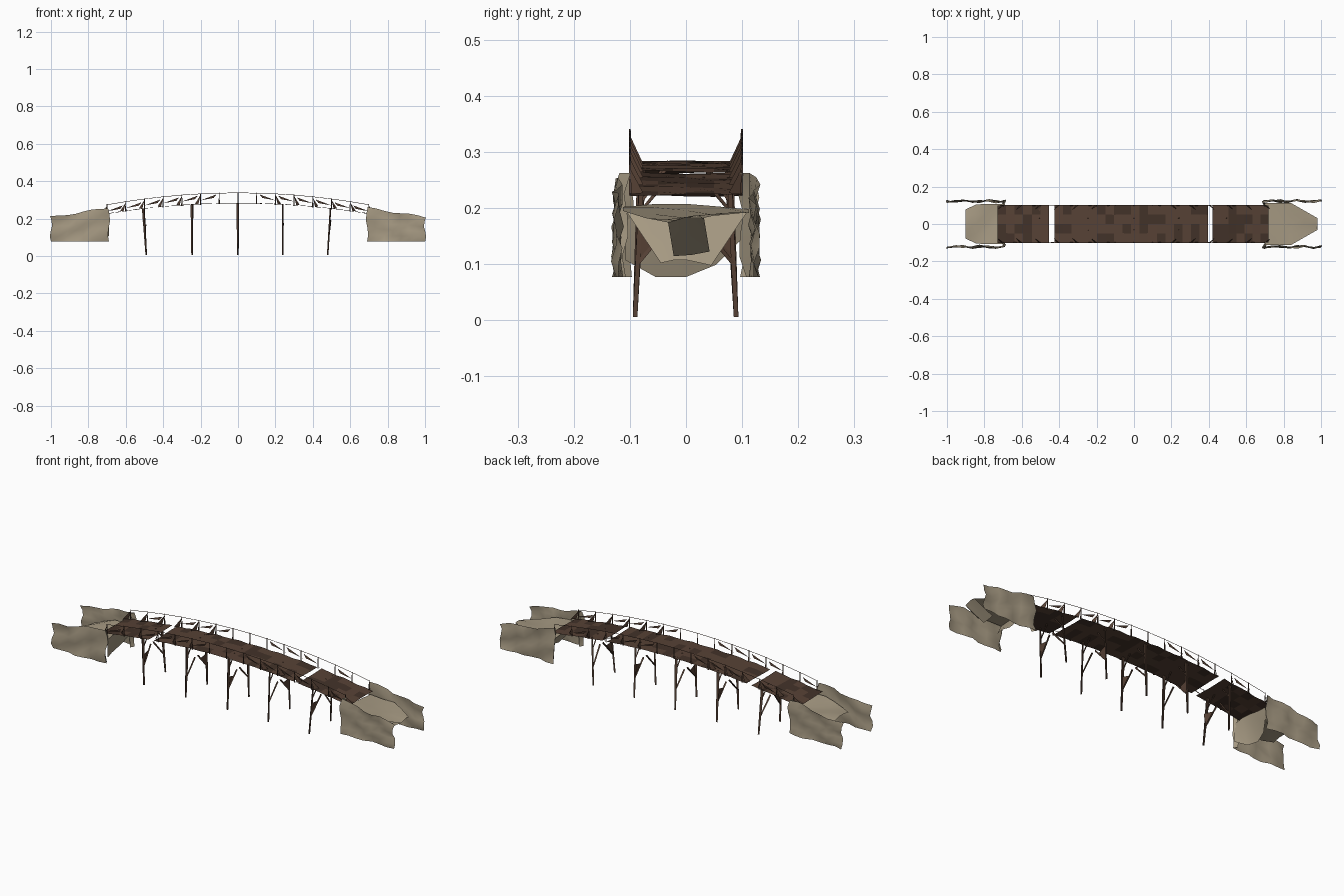
import bpy, bmesh, math, random
from mathutils import Vector

random.seed(4)
if "Cube" in bpy.data.objects:
    bpy.data.objects.remove(bpy.data.objects["Cube"])


def material(name, rgb):
    m = bpy.data.materials.new(name)
    m.use_nodes = True
    m.diffuse_color = (*rgb, 1)
    m.node_tree.nodes["Principled BSDF"].inputs["Base Color"].default_value = (*rgb, 1)
    return m


STONE = material("pale stone", (0.38, 0.32, 0.225))
WOOD = material("brown wood", (0.095, 0.054, 0.036))
DARK = material("dark wood", (0.055, 0.032, 0.022))


def finish(name, bm, mats, smooth=False):
    mesh = bpy.data.meshes.new(name)
    bm.to_mesh(mesh)
    bm.free()
    for m in mats:
        mesh.materials.append(m)
    ob = bpy.data.objects.new(name, mesh)
    bpy.context.collection.objects.link(ob)
    for p in mesh.polygons:
        p.use_smooth = smooth
    return ob


def sheet(bm, point, nu, nv, flip=False):
    """Grid of faces over point(u, v), with u and v from 0 to 1."""
    rows = [[bm.verts.new(point(i / nu, j / nv)) for j in range(nv + 1)] for i in range(nu + 1)]
    faces = []
    for i in range(nu):
        for j in range(nv):
            q = [rows[i][j], rows[i + 1][j], rows[i + 1][j + 1], rows[i][j + 1]]
            faces.append(bm.faces.new(q[::-1] if flip else q))
    return faces


def spike(bm, a, b, r0, r1):
    """Three-sided tapering stick from a to b."""
    a, b = Vector(a), Vector(b)
    d = (b - a).normalized()
    s = d.cross(Vector((0.3, 1, 0.2))).normalized()
    t = d.cross(s)
    ring = []
    for c, r in ((a, r0), (b, r1)):
        ring.append([bm.verts.new(c + r * (s * math.cos(k) + t * math.sin(k)))
                     for k in (0, math.tau / 3, 2 * math.tau / 3)])
    for k in range(3):
        n = (k + 1) % 3
        bm.faces.new((ring[0][k], ring[0][n], ring[1][n], ring[1][k]))
    bm.faces.new(ring[0][::-1])
    bm.faces.new(ring[1])


def shard(bm, *pts):
    bm.faces.new([bm.verts.new(p) for p in pts])


def deck_z(x):
    return 0.283 - 0.115 * x * x


def rail_z(x):
    return 0.338 - 0.13 * x * x


# Arched deck in three runs of thin boards
for name, x0, x1 in (("deck_right", -0.73, -0.455), ("deck_middle", -0.425, 0.395),
                     ("deck_left", 0.42, 0.72)):
    bm = bmesh.new()
    count = round((x1 - x0) / 0.045)

    def board(u, v):
        x = x0 + (x1 - x0) * u
        wob = 0.003 * math.sin(x * 50 + v * 5)
        return x, (v - 0.5) * (0.2 + wob), deck_z(x) + wob * 0.6
    for f in sheet(bm, board, count, 4):
        f.material_index = int(random.random() < 0.3)
    finish(name, bm, [WOOD, DARK])

# Thin hand ropes
for side, label in ((-1, "front"), (1, "back")):
    cu = bpy.data.curves.new(label + "_hand_rail", "CURVE")
    cu.dimensions = "3D"
    cu.bevel_depth = 0.0013
    cu.bevel_resolution = 0
    sp = cu.splines.new("POLY")
    sp.points.add(14)
    for i, p in enumerate(sp.points):
        x = -0.7 + 0.1 * i
        p.co = (x, 0.1 * side, rail_z(x), 1)
    cu.materials.append(DARK)
    ob = bpy.data.objects.new(label + "_hand_rail", cu)
    bpy.context.collection.objects.link(ob)

    # Leaning posts and broken braces, thicker toward the ends
    bm = bmesh.new()
    for i in range(15):
        x = -0.7 + 0.1 * i
        z, top = deck_z(x), rail_z(x)
        spike(bm, (x, 0.098 * side, z - 0.004), (x, 0.1 * side, top + 0.003), 0.004, 0.002)
        if abs(x) > 0.15:
            s = 1 if x < 0 else -1
            shard(bm, (x, 0.099 * side, top - 0.005), (x - 0.03 * s, 0.076 * side, z),
                  (x - 0.012 * s, 0.098 * side, z - 0.002))
            if i % 2 == (side > 0) or abs(x) < 0.45:
                shard(bm, (x, 0.1 * side, top - 0.035), (x + 0.085 * s, 0.1 * side, top - 0.003),
                      (x + 0.07 * s, 0.097 * side, top - 0.022))
    finish(label + "_posts", bm, [WOOD])

    # Splayed trestle legs with diagonal struts
    bm = bmesh.new()
    for k, x in enumerate((-0.505, -0.245, 0, 0.24, 0.495)):
        dx = 0.015 * (-1 if k > 2 else 1) if k % 4 == 0 else 0
        top = Vector((x, 0.078 * side, deck_z(x)))
        foot = Vector((x + dx, 0.09 * side, 0.006))
        spike(bm, foot, top, 0.005, 0.009 if k < 3 else 0.005)
        low = foot.lerp(top, 0.38)
        spike(bm, low, (x, 0.012 * side, 0.19), 0.004, 0.005)
        if (k + (side > 0)) % 2 == 0:
            shard(bm, low, low + Vector((0.006, 0, 0.07)), (x, 0.03 * side, 0.165))
        spike(bm, top.lerp(foot, 0.25), (x, 0.03 * side, deck_z(x)), 0.003, 0.004)
    finish(label + "_legs", bm, [WOOD])

# Wavy stone side walls at both ends
for end, el in ((-1, "right"), (1, "left")):
    for side, label in ((-1, "front"), (1, "back")):
        def wall(u, v):
            x = 0.69 + 0.31 * u
            top = 0.258 - 0.05 * u + 0.005 * math.sin(u * 9 + end)
            bump = math.sin(u * 11 + v * 4 + end) * math.cos(v * 6 - u * 4 + side)
            return end * (x + 0.006 * math.sin(v * 7)), side * (0.122 + 0.012 * bump), 0.077 + (top - 0.077) * v
        bm = bmesh.new()
        sheet(bm, wall, 7, 5, flip=end * side > 0)
        # Flared return at the bridge corner
        def corner(u, v):
            x, y, z = wall(0, v)
            return x + end * 0.012 * u, y - side * 0.02 * u, z
        sheet(bm, corner, 1, 5, flip=end * side < 0)
        finish(f"{label}_{el}_wall", bm, [STONE], True)


# Right abutment: sloping path and face under the deck
def path_right(u, v):
    half = 0.108 - 0.03 * max(0, u - 0.7) / 0.3
    z = 0.2 - 0.03 * u + 0.008 * math.sin(u * 6 + v * 5)
    return -0.69 - 0.21 * u, (v * 2 - 1) * half, z


def face_right(u, v):
    y = (v * 2 - 1) * 0.108
    low = 0.077 + (0.03 if v == 0 else 0) + max(0, v - 0.65) * 0.22
    top = path_right(0, v)[2]
    return -0.69 - 0.05 * u * math.sin(v * 3), y, top + (low - top) * u


bm = bmesh.new()
sheet(bm, path_right, 4, 4, flip=True)
sheet(bm, face_right, 2, 4)
finish("right_abutment", bm, [STONE], True)


# Left abutment: path tapering to a point, with a hanging outer lip
def path_left(u, v):
    half = 0.112 - 0.08 * max(0, u - 0.5) / 0.5
    z = 0.202 - 0.022 * u + 0.006 * math.sin(u * 5 + v * 4)
    return 0.7 + 0.28 * u, (v * 2 - 1) * half, z


def lip(u, v):
    x, y, z = path_left(1, v)
    return x - 0.1 * u, y + 0.01 * u, z - 0.075 * u * (0.8 + 0.4 * v * (1 - v))


def face_left(u, v):
    x, y, z = path_left(0, v)
    return x + 0.08 * u, y * (1 - 0.6 * u), z - 0.1 * u


bm = bmesh.new()
sheet(bm, path_left, 4, 4)
sheet(bm, lip, 2, 2)
sheet(bm, face_left, 2, 4, flip=True)
finish("left_abutment", bm, [STONE], True)
